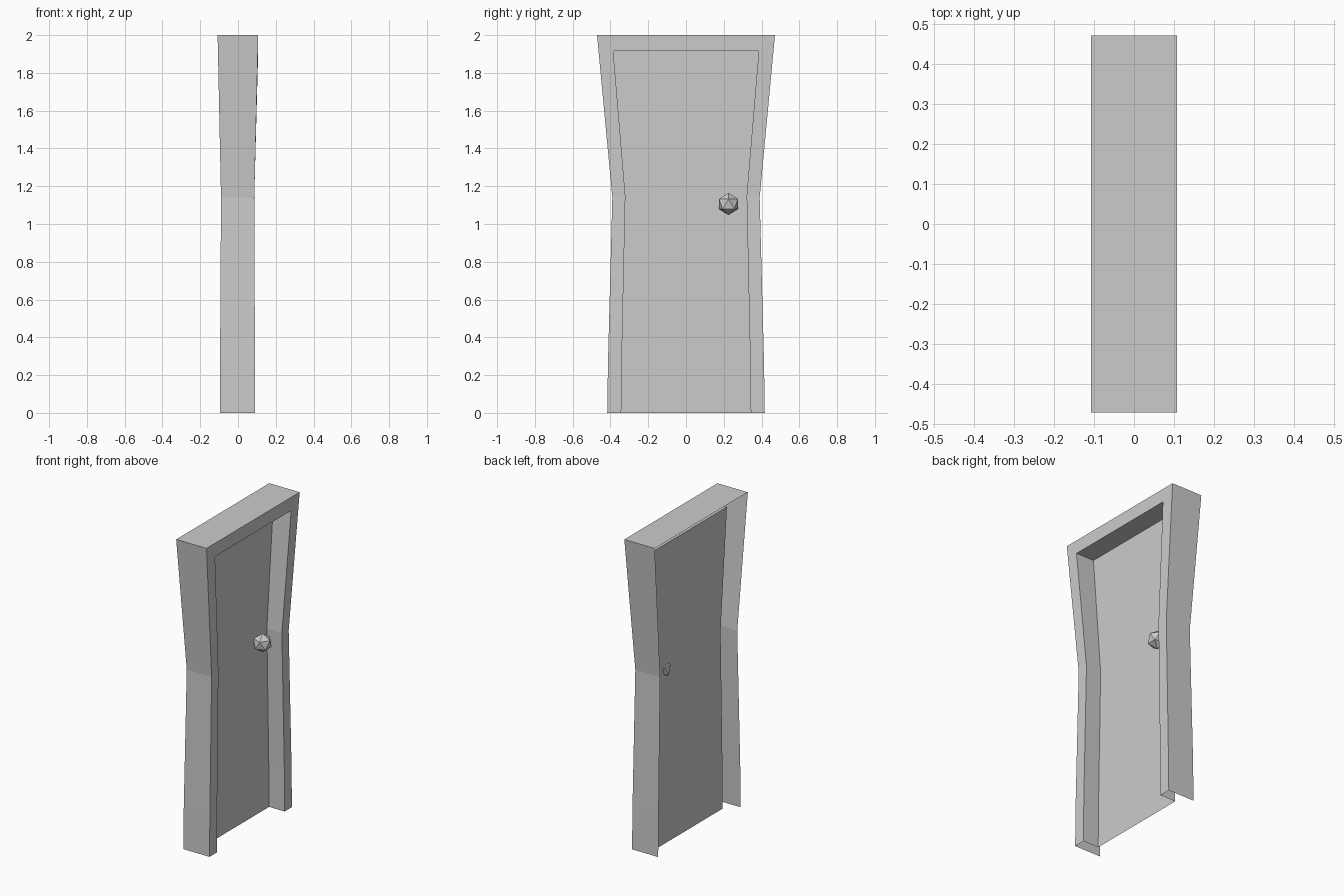
import bpy, bmesh

if "Cube" in bpy.data.objects:
    bpy.data.objects.remove(bpy.data.objects["Cube"])

# Stations up the jamb: z outer, z inner, x back, x front, y outer, y inner
STATIONS = [
    (0.00, 0.00, -0.095, 0.090, 0.417, 0.343),
    (0.27, 0.27, -0.095, 0.090, 0.413, 0.340),
    (1.14, 1.15, -0.090, 0.086, 0.390, 0.321),
    (2.00, 1.915, -0.108, 0.107, 0.471, 0.385),
]
PANEL_X = -0.02


def loft(name, rings):
    """Join neighbouring open rings of points with quads."""
    bm = bmesh.new()
    rows = [[bm.verts.new(p) for p in ring] for ring in rings]
    for a, b in zip(rows, rows[1:]):
        for i in range(len(a) - 1):
            bm.faces.new((a[i], a[i + 1], b[i + 1], b[i]))
    mesh = bpy.data.meshes.new(name)
    bm.to_mesh(mesh)
    bm.free()
    obj = bpy.data.objects.new(name, mesh)
    bpy.context.collection.objects.link(obj)
    return obj


def frame_ring(station, side):
    zo, zi, xb, xf, yo, yi = station
    return [(xb, side * yo, zo), (xf, side * yo, zo),
            (xf, side * yi, zi), (PANEL_X, side * yi, zi)]


# Frame: up one jamb, across the head, down the other; open at the back
loft("door_frame",
     [frame_ring(s, -1) for s in STATIONS] +
     [frame_ring(s, 1) for s in reversed(STATIONS)])

# Door panel: thin sheet filling the opening
loft("door_panel",
     [[(PANEL_X, -s[5], s[1]), (PANEL_X, s[5], s[1])] for s in STATIONS])

# Knob: faceted ball poking through the panel
bpy.ops.mesh.primitive_ico_sphere_add(subdivisions=1, radius=0.059,
                                      location=(0.016, 0.225, 1.106))
bpy.context.object.name = "door_knob"
